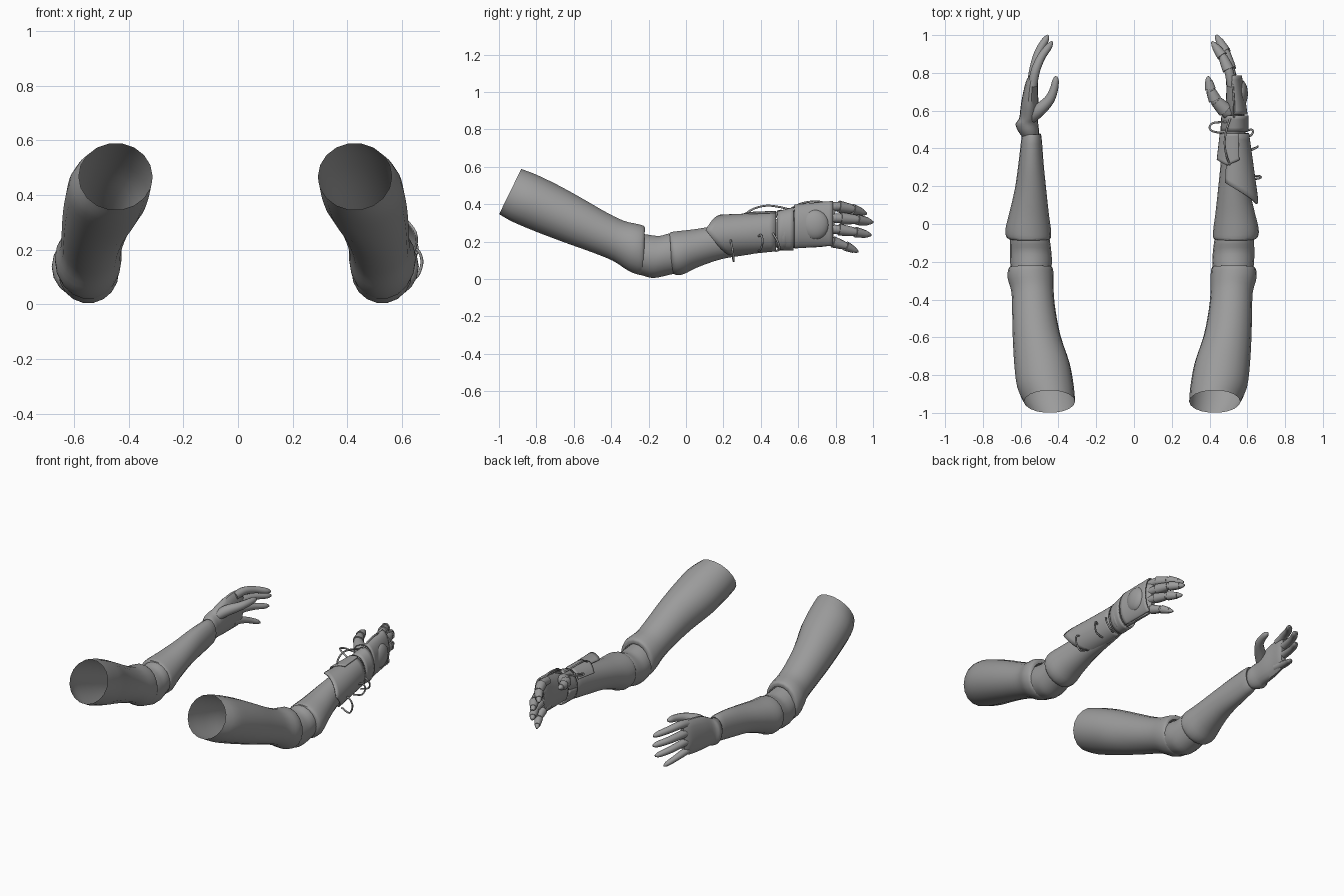
import bpy, bmesh, math
from mathutils import Vector

if "Cube" in bpy.data.objects:
    bpy.data.objects.remove(bpy.data.objects["Cube"])

mat = bpy.data.materials.new("grey")
mat.diffuse_color = (0.33, 0.33, 0.33, 1)
mat.use_nodes = True
mat.node_tree.nodes["Principled BSDF"].inputs["Base Color"].default_value = mat.diffuse_color


def make(name, rows, closed=True, caps=(False, False), thick=0, angle=40):
    """Skin a list of point rows into a smooth surface."""
    bm = bmesh.new()
    vr = [[bm.verts.new(p) for p in r] for r in rows]
    n = len(rows[0])
    for a, b in zip(vr, vr[1:]):
        for i in range(n if closed else n - 1):
            j = (i + 1) % n
            bm.faces.new((a[i], a[j], b[j], b[i]))
    if caps[0]:
        bm.faces.new(vr[0][::-1])
    if caps[1]:
        bm.faces.new(vr[-1])
    bmesh.ops.recalc_face_normals(bm, faces=bm.faces)
    me = bpy.data.meshes.new(name)
    bm.to_mesh(me)
    bm.free()
    ob = bpy.data.objects.new(name, me)
    bpy.context.collection.objects.link(ob)
    me.materials.append(mat)
    bpy.ops.object.select_all(action='DESELECT')
    ob.select_set(True)
    bpy.context.view_layer.objects.active = ob
    bpy.ops.object.shade_smooth_by_angle(angle=math.radians(angle))
    if thick:
        m = ob.modifiers.new("thickness", 'SOLIDIFY')
        m.thickness = thick
        m.offset = 0
    return ob


def smooth(pts, steps):
    """Catmull-Rom resampling of tuples of any size."""
    p = [pts[0]] + list(pts) + [pts[-1]]
    out = []
    for k in range(1, len(p) - 2):
        for s in range(steps):
            t = s / steps
            out.append(tuple(
                0.5 * (2 * b + (c - a) * t + (2 * a - 5 * b + 4 * c - d) * t * t
                       + (3 * b - a - 3 * c + d) * t ** 3)
                for a, b, c, d in zip(p[k - 1], p[k], p[k + 1], p[k + 2])))
    return out + [tuple(pts[-1])]


def limb(name, rings, fx, n=18, steps=3, caps=(False, False)):
    """Rings: top y, top z, bottom y, bottom z, centre x, half width."""
    rows = []
    for yt, zt, yb, zb, xc, hw in smooth(rings, steps):
        row = []
        for i in range(n):
            a = math.tau * i / n
            f = (1 + math.sin(a)) / 2
            row.append((fx(xc + hw * math.cos(a)), yb + (yt - yb) * f, zb + (zt - zb) * f))
        rows.append(row)
    return make(name, rows, caps=caps)


def tube(name, path, fx, n=10, steps=4):
    """Path points: x, y, z, radius; round closed ends."""
    p = smooth(path, steps)
    v = [Vector((fx(q[0]), q[1], q[2])) for q in p]
    rows = []
    for i, q in enumerate(p):
        d = (v[min(i + 1, len(v) - 1)] - v[max(i - 1, 0)]).normalized()
        s = d.cross(Vector((0.31, 0.12, 0.94))).normalized()
        t = d.cross(s)
        rows.append([v[i] + q[3] * (s * math.cos(math.tau * k / n) + t * math.sin(math.tau * k / n))
                     for k in range(n)])
    return make(name, rows, caps=(True, True), angle=60)


def shell(name, a0, a1, start, ends, n=22, m=10, thick=0.009):
    """Curved armour; ends: (y, centre x, half width, centre z, half height) twice."""
    e0, e1 = ends
    rows = []
    for i in range(m + 1):
        row = []
        for k in range(n + 1):
            a = a0 + (a1 - a0) * k / n
            y0 = start(a)
            y = y0 + (e1[0] - y0) * i / m
            f = (y - e0[0]) / (e1[0] - e0[0])
            xc, hw, zc, hz = [g + (h - g) * f for g, h in zip(e0[1:], e1[1:])]
            row.append((xc + hw * math.cos(math.radians(a)), y, zc + hz * math.sin(math.radians(a))))
        rows.append(row)
    return make(name, rows, closed=False, thick=thick)


UPPER = [(-.88, .59, -1, .345, -.447, .135), (-.80, .56, -.93, .305, -.468, .15),
         (-.68, .502, -.80, .25, -.487, .147), (-.55, .43, -.64, .19, -.515, .127),
         (-.42, .355, -.50, .14, -.53, .115), (-.33, .312, -.39, .095, -.537, .112),
         (-.26, .296, -.31, .043, -.547, .122), (-.222, .283, -.25, .02, -.547, .117),
         (-.222, .255, -.22, .025, -.545, .10)]
ELBOW = [(-.27, .25, -.30, .04, -.545, .10), (-.2, .238, -.22, .013, -.545, .11),
         (-.14, .232, -.17, .004, -.547, .11), (-.09, .245, -.10, .018, -.55, .106),
         (-.04, .24, -.03, .035, -.555, .10)]
FOREARM = [(-.085, .23, -.08, .04, -.55, .10), (-.085, .25, -.055, .02, -.557, .118),
           (-.04, .258, -.01, .025, -.56, .12), (.05, .268, .06, .06, -.556, .105),
           (.18, .29, .19, .105, -.548, .083), (.32, .315, .33, .128, -.545, .066),
           (.46, .325, .47, .155, -.542, .052), (.468, .305, .475, .175, -.542, .04)]
PALM = [(.45, .30, .45, .18, -.545, .038), (.49, .325, .49, .165, -.558, .055),
        (.53, .338, .53, .16, -.567, .06), (.56, .355, .56, .165, -.558, .05),
        (.63, .388, .63, .165, -.552, .047), (.71, .405, .70, .168, -.547, .038),
        (.77, .405, .76, .175, -.538, .03), (.80, .38, .785, .19, -.53, .015)]
FINGERS = {
    "index": [(-.537, .73, .378, .026), (-.522, .81, .388, .025), (-.49, .885, .375, .022),
              (-.45, .94, .357, .018), (-.433, .965, .348, .006)],
    "middle": [(-.54, .73, .325, .026), (-.53, .82, .325, .025), (-.505, .91, .318, .022),
               (-.468, .975, .307, .018), (-.455, 1.0, .303, .006)],
    "ring": [(-.54, .73, .268, .026), (-.533, .81, .265, .024), (-.51, .90, .252, .021),
             (-.478, .965, .239, .017), (-.465, .99, .235, .006)],
    "little": [(-.54, .71, .21, .025), (-.535, .78, .20, .023), (-.515, .85, .178, .019),
               (-.49, .90, .155, .015), (-.48, .92, .145, .005)],
    "thumb": [(-.545, .56, .31, .03), (-.505, .60, .34, .035), (-.45, .655, .362, .028),
              (-.425, .71, .372, .023), (-.415, .76, .376, .018), (-.412, .782, .377, .006)]}


def left(x):
    return x


def right(x):
    return -x - 0.02


# Both bare arms
for side, fx in (("left", left), ("right", right)):
    limb(side + "_upper_arm", UPPER, fx)
    limb(side + "_elbow", ELBOW, fx, caps=(True, True))
    limb(side + "_forearm", FOREARM, fx, caps=(True, True))
    limb(side + "_palm", PALM, fx, caps=(True, True))
    for f, path in FINGERS.items():
        tube(side + "_" + f + "_finger", path, fx)

# Forearm guard with a pointed rear edge, and its upper flap
guard = ((.11, .53, .126, .225, .112), (.48, .53, .075, .252, .1))
shell("forearm_guard", -95, 115,
      lambda a: .105 + (.0012 * (a - 20) if a > 20 else .0014 * (20 - a)), guard)
flap = [(y, x, w + .008, z, h + .008) for y, x, w, z, h in guard]
shell("guard_flap", 75, 150, lambda a: .31 + .0008 * abs(a - 110), flap)

# Wrist band and back-of-hand plate with dome
shell("wrist_band", -180, 180, lambda a: .49,
      ((.49, .532, .07, .258, .1), (.575, .535, .068, .268, .112)), n=28, m=4)
shell("hand_plate", -75, 95, lambda a: .58,
      ((.58, .535, .062, .278, .115), (.785, .522, .045, .295, .118)))
bpy.ops.mesh.primitive_uv_sphere_add(segments=24, ring_count=14, location=(.563, .69, .29))
dome = bpy.context.object
dome.name = "knuckle_dome"
dome.scale = (.04, .075, .08)
dome.data.materials.append(mat)
bpy.ops.object.shade_smooth_by_angle(angle=math.radians(60))

# Overlapping finger sleeves
for f, path in FINGERS.items():
    for k in range(1, len(path) - 2):
        a, b = path[k], path[k + 1]
        mix = [tuple(p + (q - p) * t for p, q in zip(a, b)) for t in (.08, .5, .95)]
        tube(f + "_sleeve", [(x, y, z, r + g) for (x, y, z, r), g in zip(mix, (.008, .006, .003))],
             right, steps=2)

# Loose cables
CABLES = [
    [(.60, .24, .21), (.655, .24, .20), (.672, .25, .15), (.645, .255, .095), (.59, .25, .12)],
    [(.60, .38, .22), (.64, .40, .235), (.655, .41, .20), (.635, .40, .16), (.58, .39, .15)],
    [(.59, .46, .25), (.62, .47, .235), (.63, .49, .20), (.615, .50, .16), (.57, .48, .15)],
    [(.51, .31, .34), (.49, .36, .375), (.48, .43, .392), (.49, .50, .385), (.51, .56, .37)],
    [(.48, .48, .33), (.42, .49, .36), (.40, .51, .365), (.42, .535, .36), (.49, .54, .35)],
    [(.53, .56, .375), (.53, .62, .405), (.525, .70, .415), (.52, .77, .40)]]
for c in CABLES:
    tube("cable", [p + (.0055,) for p in c], left, n=8, steps=5)
